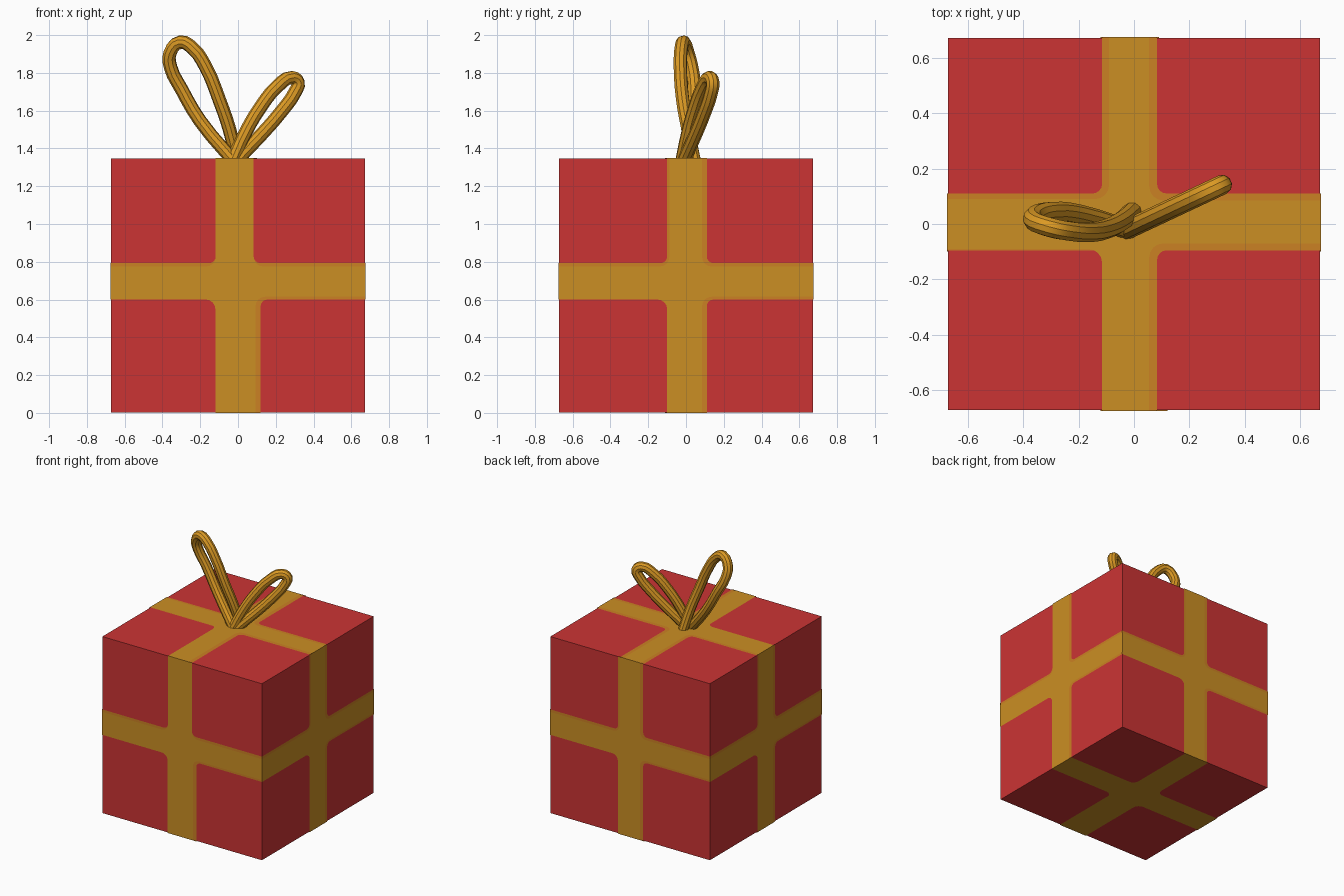
import bpy, math
from mathutils import Vector

if "Cube" in bpy.data.objects:
    bpy.data.objects.remove(bpy.data.objects["Cube"])

H = 0.675      # half of the box side
LIFT = 0.0015  # step between painted layers


def material(name, rgb):
    m = bpy.data.materials.new(name)
    m.diffuse_color = (*rgb, 1)
    m.use_nodes = True
    m.node_tree.nodes["Principled BSDF"].inputs["Base Color"].default_value = m.diffuse_color
    return m


RED = material("red paper", (0.60, 0.034, 0.034))
GOLD = material("gold ribbon", (0.60, 0.275, 0.017))
EDGE = material("orange ribbon edge", (0.60, 0.22, 0.017))
CORD = material("gold cord", (0.71, 0.32, 0.017))


def arc(cx, cy, r, start):
    return [(cx + r * math.cos(math.radians(start - 22.5 * i)),
             cy + r * math.sin(math.radians(start - 22.5 * i))) for i in range(5)]


def cross_outline(up, down, left, right, r):
    """Cross with rounded inner corners; up/down are u ranges, left/right are v ranges."""
    return ([(H, right[0]), (H, right[1])] + arc(up[1] + r, right[1] + r, r, 270)
            + [(up[1], H), (up[0], H)] + arc(up[0] - r, left[1] + r, r, 360)
            + [(-H, left[1]), (-H, left[0])] + arc(down[0] - r, left[0] - r, r, 90)
            + [(down[0], -H), (down[1], -H)] + arc(down[1] + r, right[0] - r, r, 180))


def plate(name, normal, u_dir, depth, mat, arms, r):
    n, u = Vector(normal), Vector(u_dir)
    v = n.cross(u)
    centre = Vector((0, 0, H)) + n * (H - depth)
    pts = [centre + u * a + v * b for a, b in cross_outline(*arms, r)]
    me = bpy.data.meshes.new(name)
    me.from_pydata(pts, [], [list(range(len(pts)))])
    me.materials.append(mat)
    bpy.context.collection.objects.link(bpy.data.objects.new(name, me))


# Box
half = H - 2 * LIFT
bpy.ops.mesh.primitive_cube_add(size=2 * half, location=(0, 0, H))
box = bpy.context.object
box.name = "box"
box.data.materials.append(RED)

# Ribbon crosses: wide orange layer, then narrower gold layer (up, down, left, right arms)
side_h, side_l, side_r = (-0.075, 0.118), (-0.075, 0.10), (-0.06, 0.10)
front = [((-0.118, 0.083), (-0.12, 0.12), side_h, side_h),
         ((-0.118, 0.083), (-0.12, 0.093), side_l, side_r)]
side = [((-0.10, 0.11), (-0.10, 0.11), side_h, side_h),
        ((-0.088, 0.085), (-0.10, 0.085), side_l, side_r)]
top = [((-0.115, 0.083), (-0.115, 0.083), (-0.095, 0.11), (-0.095, 0.11)),
       ((-0.09, 0.055), (-0.115, 0.055), (-0.09, 0.09), (-0.07, 0.085))]
faces = [("front", (0, -1, 0), (1, 0, 0), front),
         ("back", (0, 1, 0), (-1, 0, 0), side),
         ("right", (1, 0, 0), (0, 1, 0), side),
         ("left", (-1, 0, 0), (0, -1, 0), side),
         ("top", (0, 0, 1), (1, 0, 0), top),
         ("bottom", (0, 0, -1), (1, 0, 0), side)]
for name, n, u, (wide, narrow) in faces:
    if name == "bottom":
        wide = narrow = ((-0.12, 0.12), (-0.12, 0.09), (-0.11, 0.10), (-0.11, 0.10))
    plate(name + "_ribbon_edge", n, u, LIFT, EDGE, wide, 0.035)
    plate(name + "_ribbon", n, u, 0, GOLD, narrow, 0.05)


def cord_loop(name, pts):
    cu = bpy.data.curves.new(name, 'CURVE')
    cu.dimensions = '3D'
    cu.bevel_depth = 0.036
    cu.bevel_resolution = 3
    cu.resolution_u = 3
    cu.use_fill_caps = True
    sp = cu.splines.new('BEZIER')
    sp.bezier_points.add(len(pts) - 1)
    for bp, p in zip(sp.bezier_points, pts):
        bp.co = p
        bp.handle_left_type = bp.handle_right_type = 'AUTO'
    ob = bpy.data.objects.new(name, cu)
    bpy.context.collection.objects.link(ob)
    bpy.ops.object.select_all(action='DESELECT')
    ob.select_set(True)
    bpy.context.view_layer.objects.active = ob
    bpy.ops.object.convert(target='MESH')
    ob = bpy.context.object
    ob.name = name
    ob.data.materials.clear()
    ob.data.materials.append(CORD)
    bpy.ops.object.shade_smooth_by_angle()


# Bow loops
cord_loop("tall_bow_loop", [
    (-0.02, -0.02, 1.33), (-0.20, 0.035, 1.545), (-0.30, 0.045, 1.715),
    (-0.357, 0.03, 1.83), (-0.36, 0.01, 1.905), (-0.305, -0.012, 1.963),
    (-0.24, -0.025, 1.93), (-0.17, -0.03, 1.83), (-0.10, -0.018, 1.66),
    (-0.045, 0.01, 1.50), (-0.005, 0.045, 1.33)])
path = [(-0.03, 1.33), (0.04, 1.485), (0.12, 1.62), (0.21, 1.73), (0.285, 1.775),
        (0.318, 1.75), (0.303, 1.70), (0.225, 1.59), (0.125, 1.475), (0.035, 1.38),
        (-0.01, 1.33)]
cord_loop("short_bow_loop", [(x, 0.47 * x - 0.008, z) for x, z in path])
